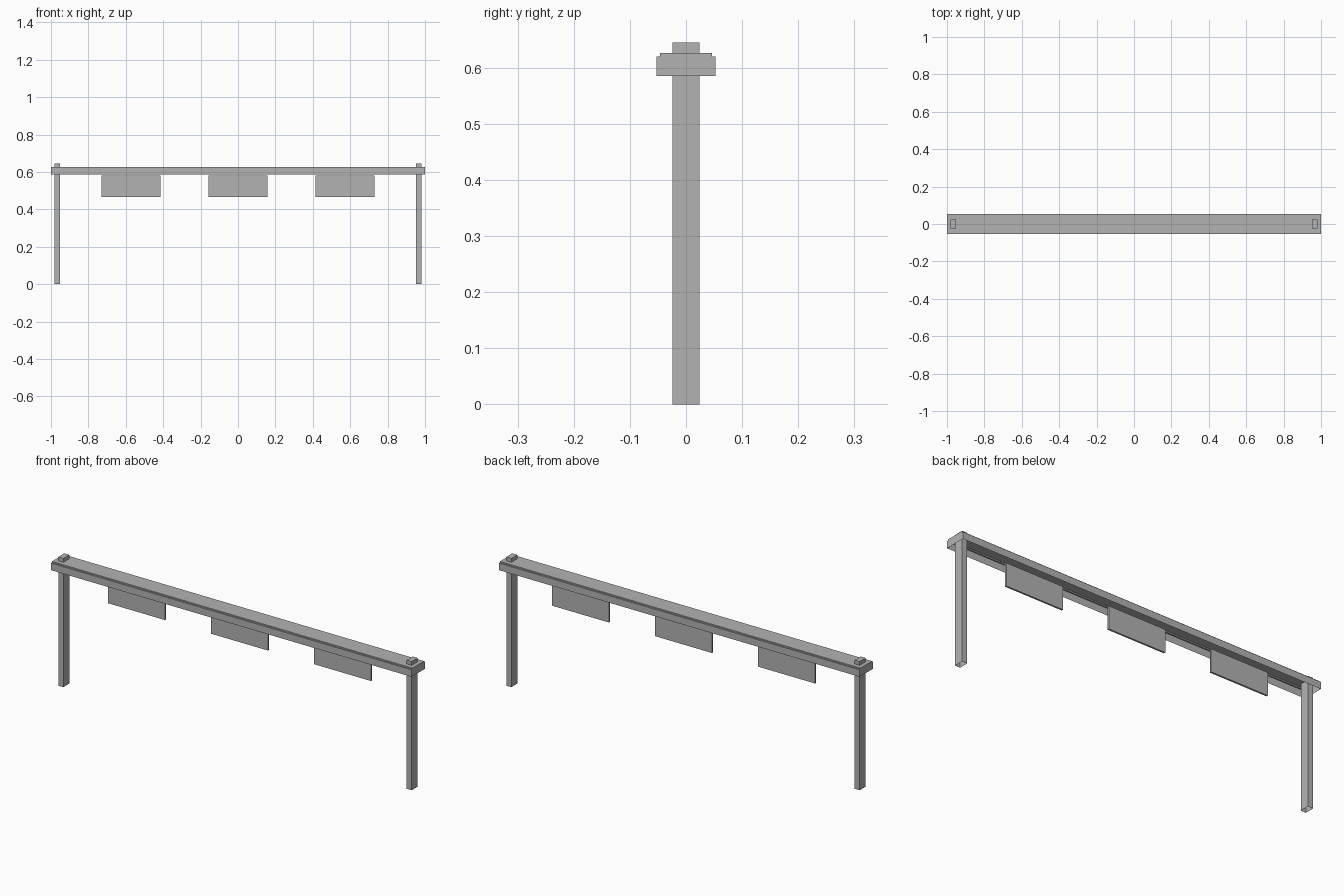
import bpy
import bmesh

cube = bpy.data.objects.get("Cube")
if cube:
    bpy.data.objects.remove(cube, do_unlink=True)

# One plain grey for the whole frame
grey = bpy.data.materials.new("plain_grey")
grey.use_nodes = True
colour = (0.45, 0.45, 0.45, 1)
grey.diffuse_color = colour
grey.node_tree.nodes["Principled BSDF"].inputs["Base Color"].default_value = colour


def finish(name, bm):
    bmesh.ops.recalc_face_normals(bm, faces=bm.faces)
    mesh = bpy.data.meshes.new(name)
    bm.to_mesh(mesh)
    bm.free()
    mesh.materials.append(grey)
    obj = bpy.data.objects.new(name, mesh)
    bpy.context.collection.objects.link(obj)
    return obj


def remove_underside(bm):
    bm.normal_update()
    low = min(v.co.z for v in bm.verts)
    under = [f for f in bm.faces if all(v.co.z < low + 0.001 for v in f.verts)]
    bmesh.ops.delete(bm, geom=under, context="FACES_ONLY")


def box(name, centre, size, open_below=False):
    bm = bmesh.new()
    bmesh.ops.create_cube(bm, size=1)
    for v in bm.verts:
        v.co = [c + p * s for c, p, s in zip(centre, v.co, size)]
    if open_below:
        remove_underside(bm)
    return finish(name, bm)


# Top beam: stepped profile run along x, hollow and open below
half = [(0.053, 0.585), (0.053, 0.62), (0.046, 0.62), (0.046, 0.626)]
profile = half + [(-y, z) for y, z in reversed(half)]
bm = bmesh.new()
end = bm.faces.new([bm.verts.new((-1, y, z)) for y, z in profile])
run = bmesh.ops.extrude_face_region(bm, geom=[end], use_keep_orig=True)
moved = [g for g in run["geom"] if isinstance(g, bmesh.types.BMVert)]
bmesh.ops.translate(bm, verts=moved, vec=(2, 0, 0))
remove_underside(bm)
finish("top_beam", bm)

# Hollow posts that rise through the beam
for side, x in (("right", -0.966), ("left", 0.966)):
    box(side + "_post", (x, 0, 0.3225), (0.028, 0.048, 0.645), open_below=True)

# Thin panels hanging under the beam
for place, x in (("right", -0.572), ("middle", 0), ("left", 0.572)):
    box(place + "_hanging_panel", (x, 0.016, 0.524), (0.316, 0.009, 0.114))
